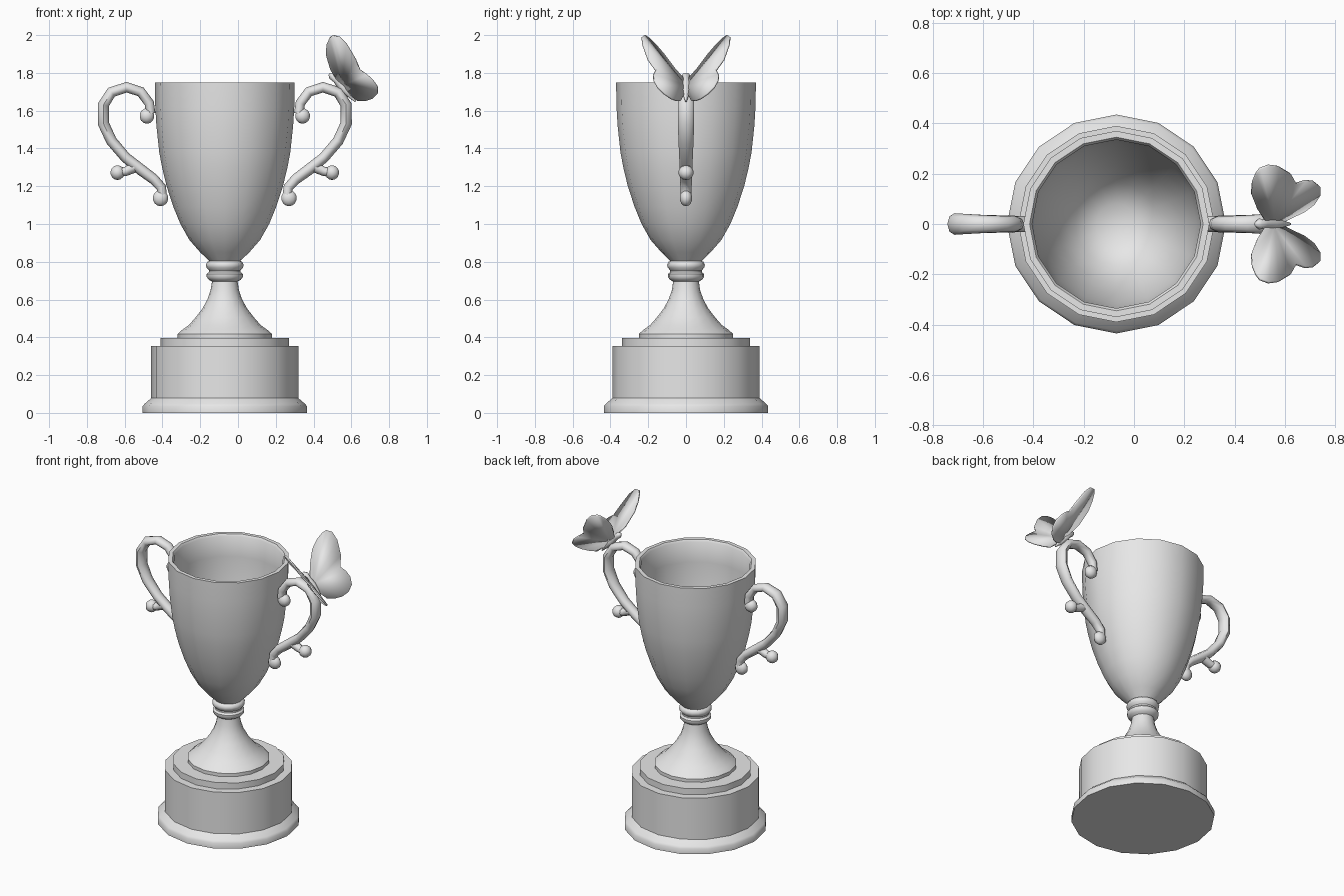
import bpy, bmesh, math
from mathutils import Vector, Matrix

if "Cube" in bpy.data.objects:
    bpy.data.objects.remove(bpy.data.objects["Cube"])

CX = -0.07  # axis of the cup

silver = bpy.data.materials.new("silver_grey")
silver.diffuse_color = (0.8, 0.8, 0.8, 1)
silver.use_nodes = True
silver.node_tree.nodes["Principled BSDF"].inputs["Base Color"].default_value = silver.diffuse_color


def finish(name, bm, angle=40):
    bmesh.ops.recalc_face_normals(bm, faces=bm.faces)
    me = bpy.data.meshes.new(name)
    bm.to_mesh(me)
    bm.free()
    me.materials.append(silver)
    ob = bpy.data.objects.new(name, me)
    bpy.context.collection.objects.link(ob)
    bpy.ops.object.select_all(action='DESELECT')
    ob.select_set(True)
    bpy.context.view_layer.objects.active = ob
    bpy.ops.object.shade_smooth_by_angle(angle=math.radians(angle))
    return ob


def skin(bm, rings):
    """Bridge a list of vertex rings and cap both ends."""
    n = len(rings[0])
    for a, b in zip(rings, rings[1:]):
        for i in range(n):
            j = (i + 1) % n
            bm.faces.new((a[i], a[j], b[j], b[i]))
    bm.faces.new(rings[0])
    bm.faces.new(rings[-1])


def lathe(name, profile, sides=16):
    bm = bmesh.new()
    rings = []
    for r, z in profile:
        rings.append([bm.verts.new((CX + r * math.cos(math.tau * i / sides),
                                    r * math.sin(math.tau * i / sides), z))
                      for i in range(sides)])
    skin(bm, rings)
    return finish(name, bm)


def tube(bm, path, sides=8):
    """Oval tube in the xz plane; path items are x, z, in-plane radius, y radius."""
    rings = []
    for k, (x, z, ra, ry) in enumerate(path):
        a, b = path[max(k - 1, 0)], path[min(k + 1, len(path) - 1)]
        t = Vector((b[0] - a[0], 0, b[1] - a[1])).normalized()
        nrm = Vector((-t.z, 0, t.x))
        rings.append([bm.verts.new(Vector((x, 0, z))
                                   + nrm * ra * math.cos(math.tau * i / sides)
                                   + Vector((0, ry, 0)) * math.sin(math.tau * i / sides))
                      for i in range(sides)])
    skin(bm, rings)


def ball(bm, x, z, r, ry):
    m = Matrix.Translation((x, 0, z)) @ Matrix.Diagonal((r, ry, r, 1))
    bmesh.ops.create_uvsphere(bm, u_segments=10, v_segments=7, radius=1, matrix=m)


# Plinth with flared lip and raised step
lathe("plinth", [(.435, 0), (.435, .035), (.425, .048), (.39, .078), (.39, .355),
                 (.34, .355), (.34, .396), (.24, .396)])

# Flared foot and ringed neck
lathe("foot", [(.25, .39), (.25, .418), (.225, .44), (.19, .465), (.155, .505),
               (.12, .55), (.092, .60), (.075, .65), (.068, .695), (.085, .705),
               (.096, .72), (.096, .735), (.084, .745), (.084, .755), (.097, .77),
               (.10, .785), (.092, .80), (.07, .81)])

# Hollow bowl
lathe("bowl", [(.07, .79), (.088, .81), (.13, .85), (.187, .915), (.235, 1.0), (.272, 1.09),
               (.308, 1.20), (.332, 1.30), (.347, 1.38), (.362, 1.52), (.368, 1.62),
               (.37, 1.748), (.345, 1.748), (.335, 1.735), (.335, 1.60), (.318, 1.38),
               (.28, 1.20), (.235, 1.07), (.165, .95), (.08, .89)])

# Scrolled handles, mirrored about the cup axis
SCROLL = [(.393, 1.585, .026, .028), (.40, 1.64, .026, .03), (.445, 1.70, .027, .032),
          (.52, 1.724, .028, .035), (.60, 1.698, .029, .04), (.643, 1.63, .03, .043),
          (.643, 1.533, .03, .043), (.60, 1.44, .029, .04), (.525, 1.352, .028, .036),
          (.445, 1.288, .03, .034), (.377, 1.238, .028, .032), (.336, 1.194, .026, .03),
          (.332, 1.15, .026, .028)]
THORN = [(.47, 1.305, .03, .03), (.525, 1.278, .024, .026), (.56, 1.275, .026, .03)]
for side, label in ((-1, "left_handle"), (1, "right_handle")):
    bm = bmesh.new()
    for path in (SCROLL, THORN):
        tube(bm, [(CX + side * x, z, a, b) for x, z, a, b in path])
    ball(bm, CX + side * .412, 1.572, .041, .036)   # upper curl
    ball(bm, CX + side * .568, 1.272, .039, .04)    # thorn tip
    ball(bm, CX + side * .340, 1.137, .043, .033)   # lower curl
    finish(label, bm, 60)

# Butterfly body
bm = bmesh.new()
tube(bm, [(.482, 1.795, .006, .008), (.497, 1.785, .02, .022), (.52, 1.762, .017, .018),
          (.55, 1.727, .024, .026), (.585, 1.69, .016, .018), (.622, 1.648, .004, .004)])
finish("butterfly_body", bm, 60)

# Butterfly wings: fore wing and hind wing outline fanned from the hub
OUTLINE = [(.525, .008, 1.765), (.49, .06, 1.82), (.466, .12, 1.90), (.47, .165, 1.952),
           (.485, .20, 1.985), (.50, .22, 1.998), (.535, .233, 1.99), (.575, .228, 1.95),
           (.622, .20, 1.87), (.645, .16, 1.815), (.68, .172, 1.79), (.712, .17, 1.762),
           (.738, .15, 1.725), (.738, .115, 1.69), (.715, .08, 1.665), (.675, .05, 1.652),
           (.635, .032, 1.652), (.59, .008, 1.69)]
for side, label in ((-1, "front_wing"), (1, "back_wing")):
    bm = bmesh.new()
    hub = bm.verts.new((.555, side * .012, 1.735))
    rim = [bm.verts.new((x, side * y, z)) for x, y, z in OUTLINE]
    for a, b in zip(rim, rim[1:]):
        bm.faces.new((hub, a, b))
    wing = finish(label, bm, 60)
    mod = wing.modifiers.new("thickness", 'SOLIDIFY')
    mod.thickness = .01
    mod.offset = 0
